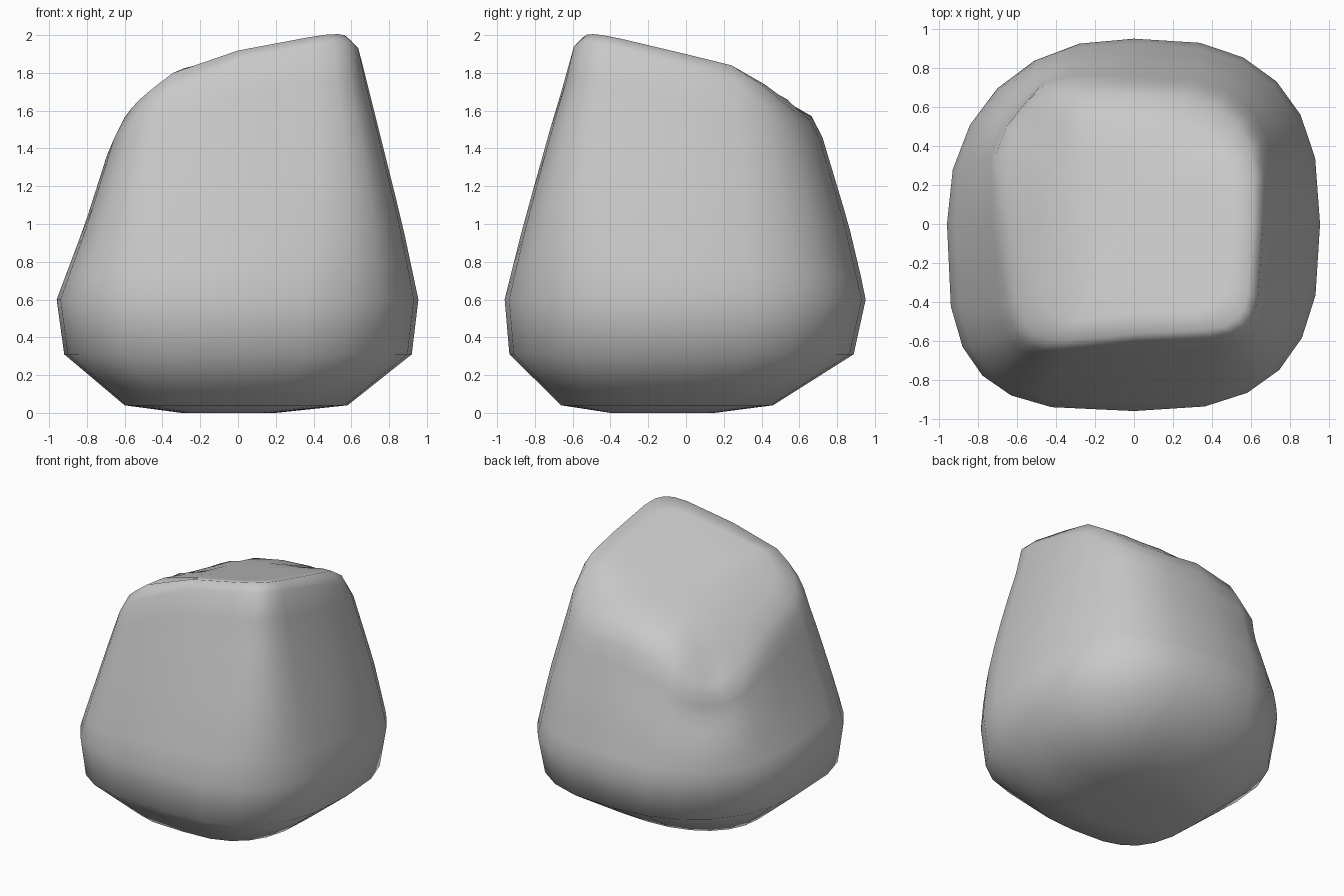
import bpy, bmesh, math
from mathutils import Vector

cube = bpy.data.objects.get("Cube")
if cube:
    bpy.data.objects.remove(cube, do_unlink=True)

COLUMNS = 24
WALL_STEPS = 7

# Reach of the boulder at each height: z, left (-x), right (+x), front (-y), back (+y)
PROFILE = [
    (0.0, 0.3, 0.2, 0.4, 0.15),
    (0.04, 0.6, 0.58, 0.66, 0.46),
    (0.31, 0.92, 0.92, 0.935, 0.89),
    (0.6, 0.96, 0.955, 0.96, 0.955),
    (1.0, 0.81, 0.87, 0.86, 0.86),
    (1.5, 0.65, 0.745, 0.72, 0.71),
    (1.9, 0.6, 0.645, 0.6, 0.62),
]

# Squareness of each quarter (x > 0, y > 0): at the base, and its gain with height
SQUARENESS = {
    (True, True): (2.6, 0.3),
    (False, True): (2.2, 1.8),
    (False, False): (3.3, 1.8),
    (True, False): (2.8, 2.2),
}

# Dents pressed into the sides: centre, radius, depth
DENTS = [
    (Vector((-0.64, 0.64, 1.1)), 0.2, 0.07),
    (Vector((0.03, 0.94, 0.46)), 0.1, 0.03),
]


def reach(z):
    """Interpolated reach in the four directions at height z."""
    z = min(max(z, PROFILE[0][0]), PROFILE[-1][0])
    for low, high in zip(PROFILE, PROFILE[1:]):
        if z <= high[0]:
            f = (z - low[0]) / (high[0] - low[0])
            return [a + (b - a) * f for a, b in zip(low[1:], high[1:])]


def outline(angle, z):
    """Point on the rounded cross-section at height z."""
    left, right, front, back = reach(z)
    c, s = math.cos(angle), math.sin(angle)
    base, gain = SQUARENESS[c > 0, s > 0]
    power = 2 / (base + gain * max(0, z - 0.6))
    x = math.copysign(abs(c) ** power, c) * (right if c > 0 else left)
    y = math.copysign(abs(s) ** power, s) * (back if s > 0 else front)
    return x, y


def crown(x, y):
    """Height of the sloping top: a main plane, a lower shoulder and two back slopes."""
    ridge = 1.89 + 0.2 * x - 0.25 * (y + 0.45)
    shoulder = 1.89 + 0.76 * (x + 0.2) - 0.2 * (y + 0.5)
    back_slope = 0.7 * max(0, 0.45 * x + 0.9 * y - 0.54)
    corner_slope = 0.6 * max(0, (y - x) * 0.707 - 0.6)
    return min(ridge, shoulder) - back_slope - corner_slope


def column(angle):
    """One strip of points from the foot to the middle of the top."""
    points = [(*outline(angle, row[0]), row[0]) for row in PROFILE[:3]]
    rim_x, rim_y = outline(angle, 1.6)
    base, top = PROFILE[3][0], crown(rim_x, rim_y) - 0.09
    for i in range(WALL_STEPS + 1):
        z = base + (top - base) * i / WALL_STEPS
        points.append((*outline(angle, z), z))
    edge_x, edge_y, _ = points[-1]
    for scale in (0.92, 0.75, 0.5, 0.25):
        x, y = edge_x * scale, edge_y * scale
        points.append((x, y, crown(x, y)))
    return [Vector(p) for p in points]


def press(p):
    """Push a point inward where a dent lies."""
    for centre, radius, depth in DENTS:
        amount = depth * math.exp(-((p - centre).length / radius) ** 2)
        p = p - Vector((centre.x, centre.y, 0)).normalized() * amount
    return p


# Boulder body
bm = bmesh.new()
strips = [[bm.verts.new(press(p)) for p in column(math.tau * i / COLUMNS)]
          for i in range(COLUMNS)]
foot = bm.verts.new((0, 0, 0))
peak = bm.verts.new((0, 0, crown(0, 0)))
for i, strip in enumerate(strips):
    after = strips[(i + 1) % COLUMNS]
    for j in range(len(strip) - 1):
        bm.faces.new((strip[j], after[j], after[j + 1], strip[j + 1]))
    bm.faces.new((foot, after[0], strip[0]))
    bm.faces.new((peak, strip[-1], after[-1]))
bmesh.ops.recalc_face_normals(bm, faces=bm.faces)
mesh = bpy.data.meshes.new("boulder")
bm.to_mesh(mesh)
bm.free()
boulder = bpy.data.objects.new("boulder", mesh)
bpy.context.collection.objects.link(boulder)
mesh.shade_smooth()

# Stone colour
stone = bpy.data.materials.new("grey stone")
stone.use_nodes = True
colour = (0.58, 0.58, 0.58, 1)
stone.diffuse_color = colour
stone.node_tree.nodes["Principled BSDF"].inputs["Base Color"].default_value = colour
mesh.materials.append(stone)
